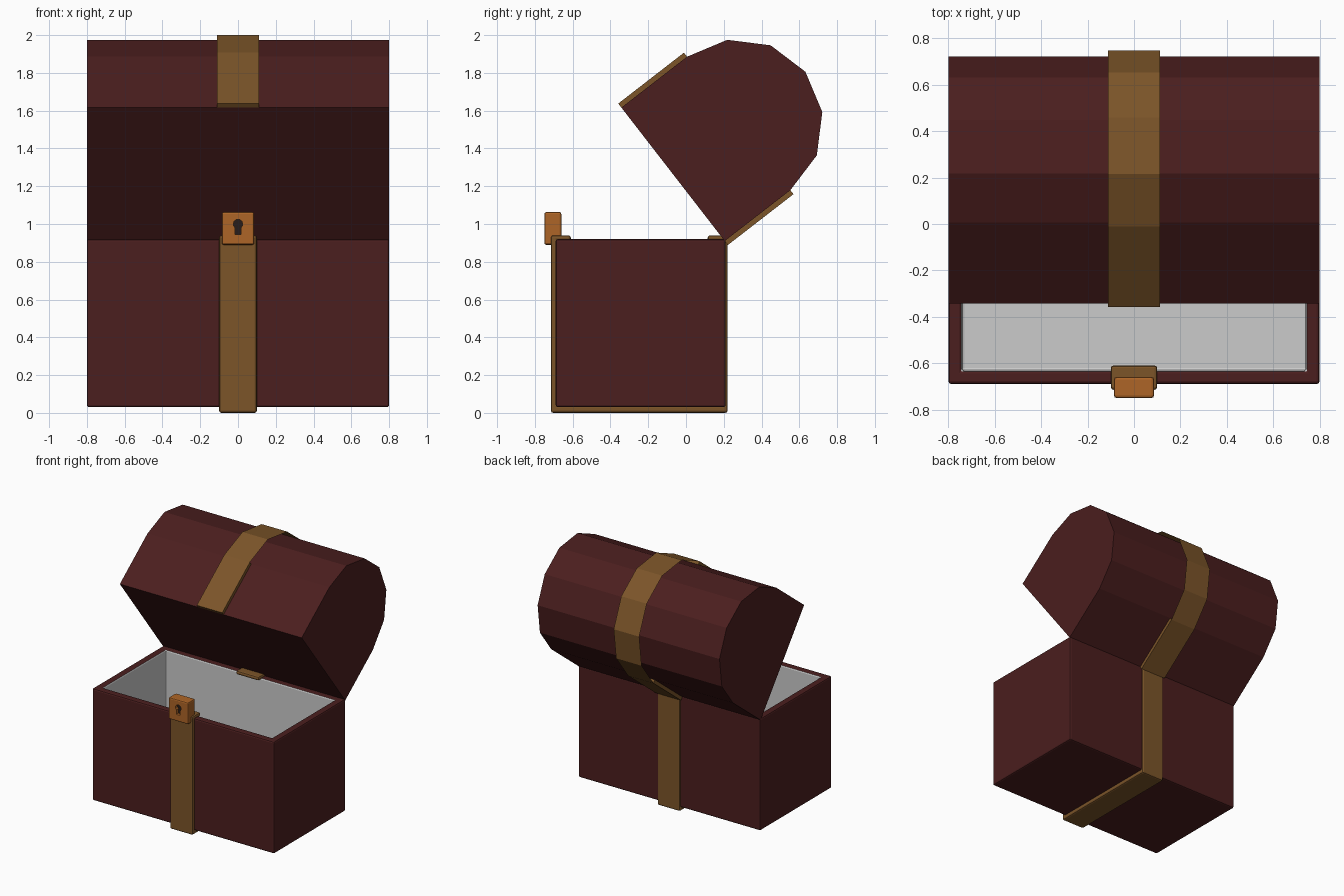
import bpy, bmesh
from math import sin, cos, pi, radians
from mathutils import Vector

if "Cube" in bpy.data.objects:
    bpy.data.objects.remove(bpy.data.objects["Cube"])


def material(name, rgb):
    m = bpy.data.materials.new(name)
    m.diffuse_color = (*rgb, 1)
    m.use_nodes = True
    m.node_tree.nodes["Principled BSDF"].inputs["Base Color"].default_value = m.diffuse_color
    return m


WOOD = material("dark_wood", (0.07, 0.013, 0.013))
BRASS = material("brass", (0.2, 0.09, 0.022))
LOCK = material("lock_metal", (0.42, 0.13, 0.02))
DARK = material("keyhole_dark", (0.02, 0.012, 0.01))
LINING = material("grey_lining", (0.6, 0.6, 0.6))


def finish(bm, name, mats, bevel=0.0):
    bmesh.ops.recalc_face_normals(bm, faces=bm.faces)
    mesh = bpy.data.meshes.new(name)
    bm.to_mesh(mesh)
    bm.free()
    ob = bpy.data.objects.new(name, mesh)
    bpy.context.collection.objects.link(ob)
    for m in mats:
        mesh.materials.append(m)
    if bevel:
        mod = ob.modifiers.new("bevel", 'BEVEL')
        mod.width, mod.segments, mod.limit_method = bevel, 2, 'ANGLE'
    return ob


def prism(name, points, direction, mat, bevel=0.0):
    """Extrude a closed 3D outline along a direction."""
    bm = bmesh.new()
    face = bm.faces.new([bm.verts.new(p) for p in points])
    ext = bmesh.ops.extrude_face_region(bm, geom=[face])["geom"]
    bmesh.ops.translate(bm, vec=direction,
                        verts=[v for v in ext if isinstance(v, bmesh.types.BMVert)])
    return finish(bm, name, [mat], bevel)


def box(bm, x, y, z):
    verts = bmesh.ops.create_cube(bm, size=1)["verts"]
    for v in verts:
        v.co = Vector([(a + b) / 2 + c * (b - a) for (a, b), c in zip((x, y, z), v.co)])


# hollow chest body with grey lining
bm = bmesh.new()
box(bm, (-0.8, 0.8), (-0.69, 0.21), (0.03, 0.92))
top = max(bm.faces, key=lambda f: f.calc_center_median().z)
bmesh.ops.inset_region(bm, faces=[top], thickness=0.08)
ext = bmesh.ops.extrude_face_region(bm, geom=[top])["geom"]
bmesh.ops.translate(bm, vec=(0, 0, -0.8),
                    verts=[v for v in ext if isinstance(v, bmesh.types.BMVert)])
if top.is_valid:
    bm.faces.remove(top)
for f in bm.faces:
    c = f.calc_center_median()
    if all(abs(v.co.x) < 0.75 for v in f.verts) and c.z < 0.91:
        f.material_index = 1
finish(bm, "chest_body", [WOOD, LINING], 0.012)

# body strap: a band around the front, bottom and back, hooked over the rim
w = 0.1
outline = [(-0.61, 0.94), (-0.715, 0.94), (-0.715, 0), (0.22, 0), (0.22, 0.94), (0.115, 0.94),
           (0.115, 0.91), (0.19, 0.91), (0.19, 0.04), (-0.68, 0.04), (-0.68, 0.91), (-0.61, 0.91)]
prism("body_strap", [(-w, y, z) for y, z in outline], (2 * w, 0, 0), BRASS, 0.012)


# open lid, drawn in its own frame: u runs forward from the hinge, v runs up
def lid_point(x, u, v):
    return (x, 0.205 - 0.612 * u + 0.79 * v, 0.91 + 0.79 * u + 0.612 * v)


CU, CV, R = 0.447, 0.44, 0.447


def arc(r):
    return [(CU + r * cos(pi * i / 6), CV + r * sin(pi * i / 6)) for i in range(7)]


profile = [(0, 0), (2 * R, 0)] + arc(R)
prism("lid", [lid_point(-0.8, u, v) for u, v in profile], (1.6, 0, 0), WOOD)

# lid strap: solid bars on the straight walls, a thin sheet over the curve
w, t = 0.112, 0.027
for name, u0, u1 in (("lid_strap_front", 2 * R, 2 * R + t), ("lid_strap_back", 0, -t)):
    bar = [(u0, 0), (u1, 0), (u1, CV), (u0, CV)]
    prism(name, [lid_point(-w, u, v) for u, v in bar], (2 * w, 0, 0), BRASS)
bm = bmesh.new()
rows = [[bm.verts.new(lid_point(x, u, v)) for x in (-w, w)] for u, v in arc(R + t)]
for a, b in zip(rows, rows[1:]):
    bm.faces.new((a[0], a[1], b[1], b[0]))
finish(bm, "lid_strap_arch", [BRASS])

# lock block with a recessed keyhole
bm = bmesh.new()
box(bm, (-0.086, 0.086), (-0.75, -0.66), (0.89, 1.063))
lock = finish(bm, "lock", [LOCK], 0.01)
hole = [(-0.016, 0.945), (0.016, 0.945)]
hole += [(0.025 * cos(radians(a)), 1.0 + 0.025 * sin(radians(a))) for a in range(-50, 231, 28)]
cutter = prism("keyhole_cutter", [(x, -0.78, z) for x, z in hole], (0, 0.06, 0), DARK)
cutter.hide_render = True
cutter.hide_viewport = True
cut = lock.modifiers.new("keyhole", 'BOOLEAN')
cut.operation, cut.object = 'DIFFERENCE', cutter
prism("keyhole", [(x, -0.724, z) for x, z in hole], (0, 0.006, 0), DARK)
